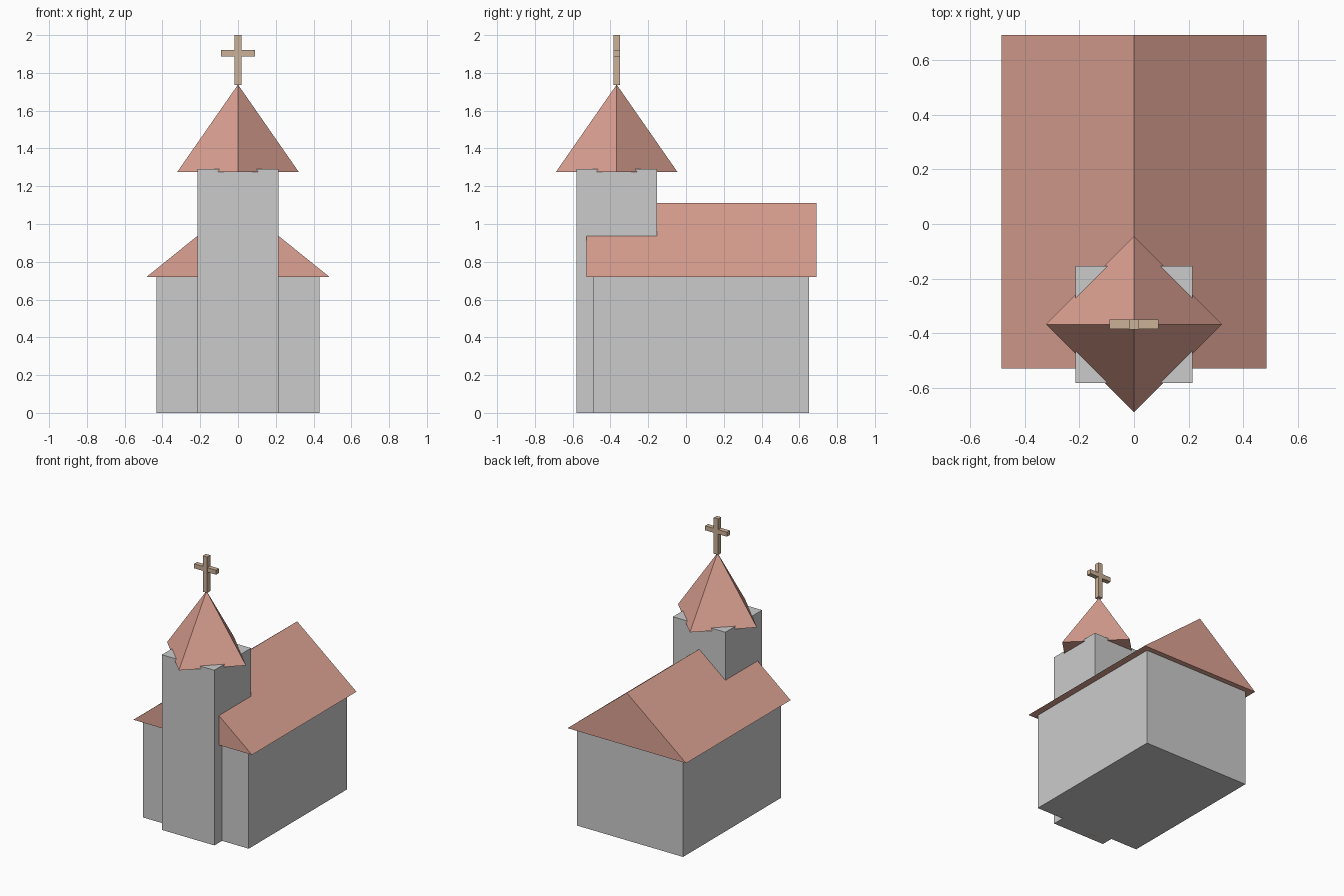
import bpy, bmesh
from mathutils import Matrix

if "Cube" in bpy.data.objects:
    bpy.data.objects.remove(bpy.data.objects["Cube"])


def material(name, rgb):
    m = bpy.data.materials.new(name)
    m.diffuse_color = (*rgb, 1)
    m.use_nodes = True
    m.node_tree.nodes["Principled BSDF"].inputs["Base Color"].default_value = m.diffuse_color
    return m


ROOF = material("roof_tile", (0.72, 0.36, 0.29))
WOOD = material("wood", (0.60, 0.44, 0.31))


def finish(name, bm, mat=None):
    bmesh.ops.recalc_face_normals(bm, faces=bm.faces)
    mesh = bpy.data.meshes.new(name)
    bm.to_mesh(mesh)
    bm.free()
    if mat:
        mesh.materials.append(mat)
    ob = bpy.data.objects.new(name, mesh)
    bpy.context.collection.objects.link(ob)
    return ob


def box(name, half_x, y0, y1, z0, z1, mat=None):
    bm = bmesh.new()
    place = (Matrix.Translation((0, (y0 + y1) / 2, (z0 + z1) / 2))
             @ Matrix.Diagonal((2 * half_x, y1 - y0, z1 - z0, 1)))
    bmesh.ops.create_cube(bm, size=1, matrix=place)
    return finish(name, bm, mat)


def gable(name, half_x, y0, y1, z0, z1, mat):
    bm = bmesh.new()
    profile = [(-half_x, z0), (half_x, z0), (0, z1)]
    face = bm.faces.new([bm.verts.new((x, y0, z)) for x, z in profile])
    out = bmesh.ops.extrude_face_region(bm, geom=[face], use_keep_orig=True)
    moved = [v for v in out["geom"] if isinstance(v, bmesh.types.BMVert)]
    bmesh.ops.translate(bm, verts=moved, vec=(0, y1 - y0, 0))
    return finish(name, bm, mat)


def pyramid(name, radius, y, z0, z1, mat):
    # corners sit on the axes, turned 45 degrees to the tower
    bm = bmesh.new()
    bmesh.ops.create_cone(bm, cap_ends=True, segments=4, radius1=radius, radius2=0,
                          depth=z1 - z0, matrix=Matrix.Translation((0, y, (z0 + z1) / 2)))
    bmesh.ops.remove_doubles(bm, verts=bm.verts, dist=1e-5)
    return finish(name, bm, mat)


TOWER_Y = -0.367

# Main hall and its gable roof
box("nave", 0.432, -0.492, 0.651, 0, 0.72)
gable("nave_roof", 0.484, -0.528, 0.69, 0.72, 1.11, ROOF)

# Bell tower with spire
box("tower", 0.214, TOWER_Y - 0.214, TOWER_Y + 0.214, 0, 1.292)
pyramid("spire", 0.322, TOWER_Y, 1.275, 1.738, ROOF)

# Door, set inside the tower
box("door", 0.12, -0.54, -0.51, 0, 0.34, WOOD)

# Cross on the spire
box("cross_post", 0.018, TOWER_Y - 0.018, TOWER_Y + 0.018, 1.735, 2.0, WOOD)
box("cross_arm", 0.089, TOWER_Y - 0.017, TOWER_Y + 0.017, 1.888, 1.921, WOOD)
